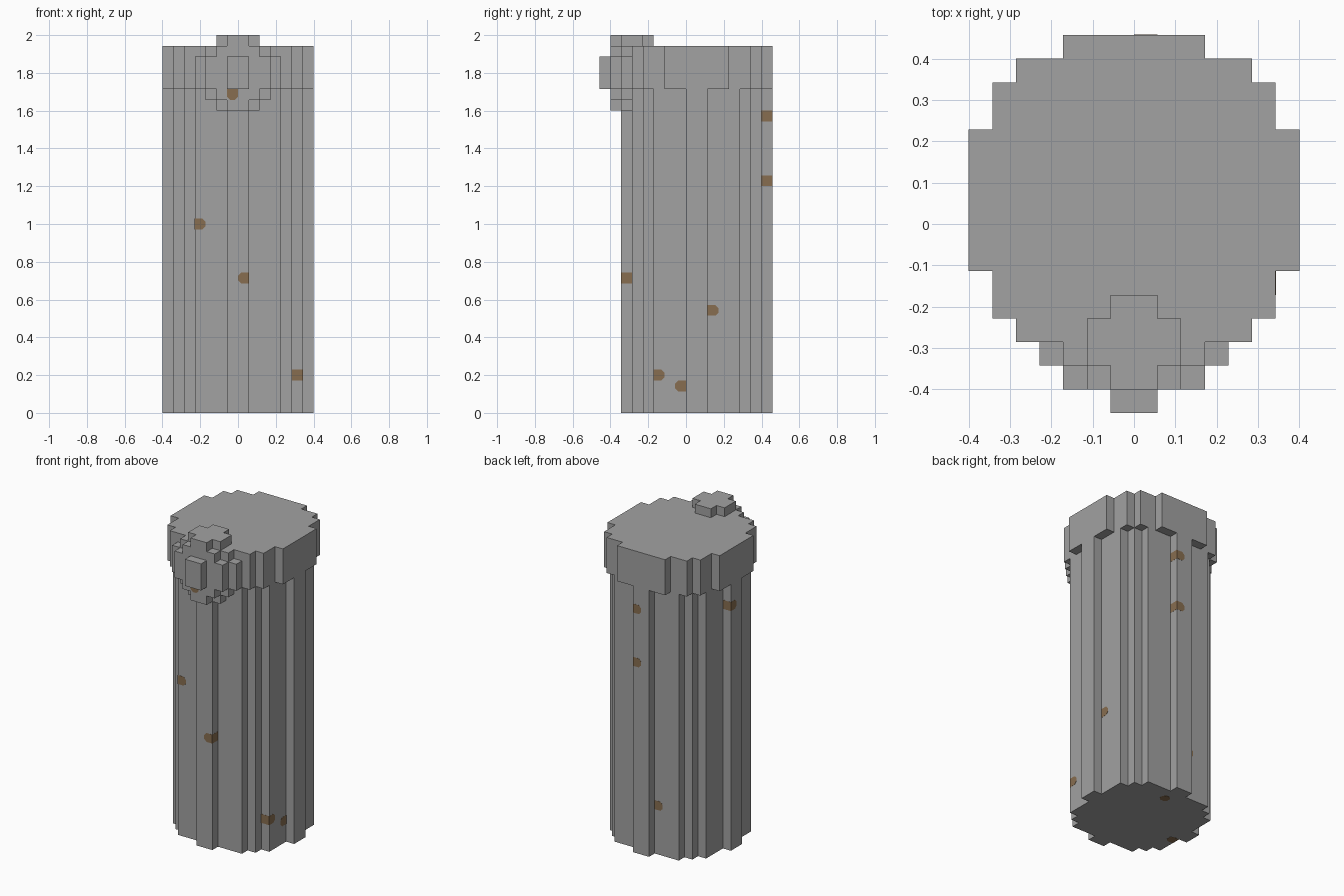
import bpy, bmesh
from mathutils import Vector

U = 2 / 35  # edge length of one block

cube = bpy.data.objects.get("Cube")
if cube:
    bpy.data.objects.remove(cube)


def material(name, rgb):
    m = bpy.data.materials.new(name)
    m.use_nodes = True
    m.diffuse_color = (*rgb, 1)
    bsdf = m.node_tree.nodes["Principled BSDF"]
    bsdf.inputs["Base Color"].default_value = (*rgb, 1)
    bsdf.inputs["Roughness"].default_value = 0.9
    return m


STONE = material("grey stone", (0.36, 0.36, 0.36))
RUST = material("brown speck", (0.245, 0.155, 0.08))


def extrude_outline(name, points, push, mat):
    """Solid made by pushing a flat outline along a vector (in blocks)."""
    bm = bmesh.new()
    face = bm.faces.new([bm.verts.new(Vector(p) * U) for p in points])
    new = bmesh.ops.extrude_face_region(bm, geom=[face])["geom"]
    verts = [g for g in new if isinstance(g, bmesh.types.BMVert)]
    bmesh.ops.translate(bm, verts=verts, vec=Vector(push) * U)
    bmesh.ops.recalc_face_normals(bm, faces=bm.faces)
    mesh = bpy.data.meshes.new(name)
    bm.to_mesh(mesh)
    bm.free()
    mesh.materials.append(mat)
    obj = bpy.data.objects.new(name, mesh)
    bpy.context.collection.objects.link(obj)


def stepped_outline(rows, start):
    """Left-right symmetric stair outline from the half width of each row."""
    right = []
    for i, w in enumerate(rows):
        if i == 0 or rows[i - 1] != w:
            right.append((w, start + i))
        if i == len(rows) - 1 or rows[i + 1] != w:
            right.append((w, start + i + 1))
    return right + [(-a, b) for a, b in reversed(right)]


def upright(name, rows, y0, z0, z1):
    pts = [(a, b, z0) for a, b in stepped_outline(rows, y0)]
    extrude_outline(name, pts, (0, 0, z1 - z0), STONE)


def facing_front(name, rows, z0, y0, y1):
    pts = [(a, y0, b) for a, b in stepped_outline(rows, z0)]
    extrude_outline(name, pts, (0, y1 - y0, 0), STONE)


# Fluted shaft and wider capital
flutes = [7, 6, 6, 6, 5, 4, 1]
disc = [7, 7, 7, 6, 6, 5, 3]
upright("fluted_shaft", flutes[::-1] + flutes, -6, 0, 30)
upright("capital", disc[::-1] + disc, -6, 30, 34)

# Round boss on the front of the capital
boss = [1, 2, 3, 3, 3, 2, 1]
facing_front("boss_back_disc", [w + 1 for w in boss], 28, -6, -5)
facing_front("boss_front_disc", boss, 28, -7, -6)
facing_front("boss_stud", [1, 1, 1], 30, -8, -7)
upright("boss_crest", [2, 1], -5, 34, 35)


def speck(name, block, normal, square=None):
    """Thin clipped-square plate on one side of a block.
    square is the direction in which its corners stay sharp."""
    n = Vector(normal)
    side = Vector((0, 1, 0)) if n.x else Vector((1, 0, 0))
    up = n.cross(side)
    mid = Vector(block) + Vector((0.5, 0.5, 0.5)) + n * 0.48
    pts = []
    for a, b in ((1, 1), (-1, 1), (-1, -1), (1, -1)):
        corner = (side * a + up * b) * 0.5
        if square and corner.dot(Vector(square)) > -0.1:
            pts.append(mid + corner)
        else:
            ends = [corner - side * a * 0.28, corner - up * b * 0.28]
            pts += [mid + e for e in ends]
    # keep the corners in turning order
    pts.sort(key=lambda p: Vector((1, 0)).angle_signed(
        Vector(((p - mid).dot(side), (p - mid).dot(up)))))
    extrude_outline(name, pts, n * 0.035, RUST)


FRONT, BACK, LEFT, RIGHT, DOWN, UP = (
    (0, -1, 0), (0, 1, 0), (1, 0, 0), (-1, 0, 0), (0, 0, -1), (0, 0, 1))
ALL = (0, 0, 0)  # every corner sharp

# Specks that wrap a shaft corner: broad face, then the one-block-wide step
for i, (block, broad, narrow) in enumerate([
        ((-4, -5, 17), FRONT, RIGHT), ((0, -6, 12), FRONT, LEFT),
        ((5, -3, 3), LEFT, FRONT), ((0, 7, 27), BACK, LEFT),
        ((0, 7, 21), BACK, LEFT), ((-7, 1, 27), RIGHT, BACK)]):
    speck(f"corner_speck_{i}_broad", block, broad, narrow)
    speck(f"corner_speck_{i}_narrow", block, narrow, ALL)

# Specks on a single face, and one that wraps the bottom edge
for i, (block, normal, square) in enumerate([
        ((-1, -7, 29), FRONT, UP), ((5, 2, 9), LEFT, FRONT),
        ((5, -1, 2), LEFT, BACK), ((-2, 6, 5), BACK, LEFT),
        ((0, 5, 0), DOWN, None), ((-6, -1, 0), DOWN, RIGHT),
        ((-6, -1, 0), RIGHT, (0, 1, -1))]):
    speck(f"flat_speck_{i}", block, normal, square)
